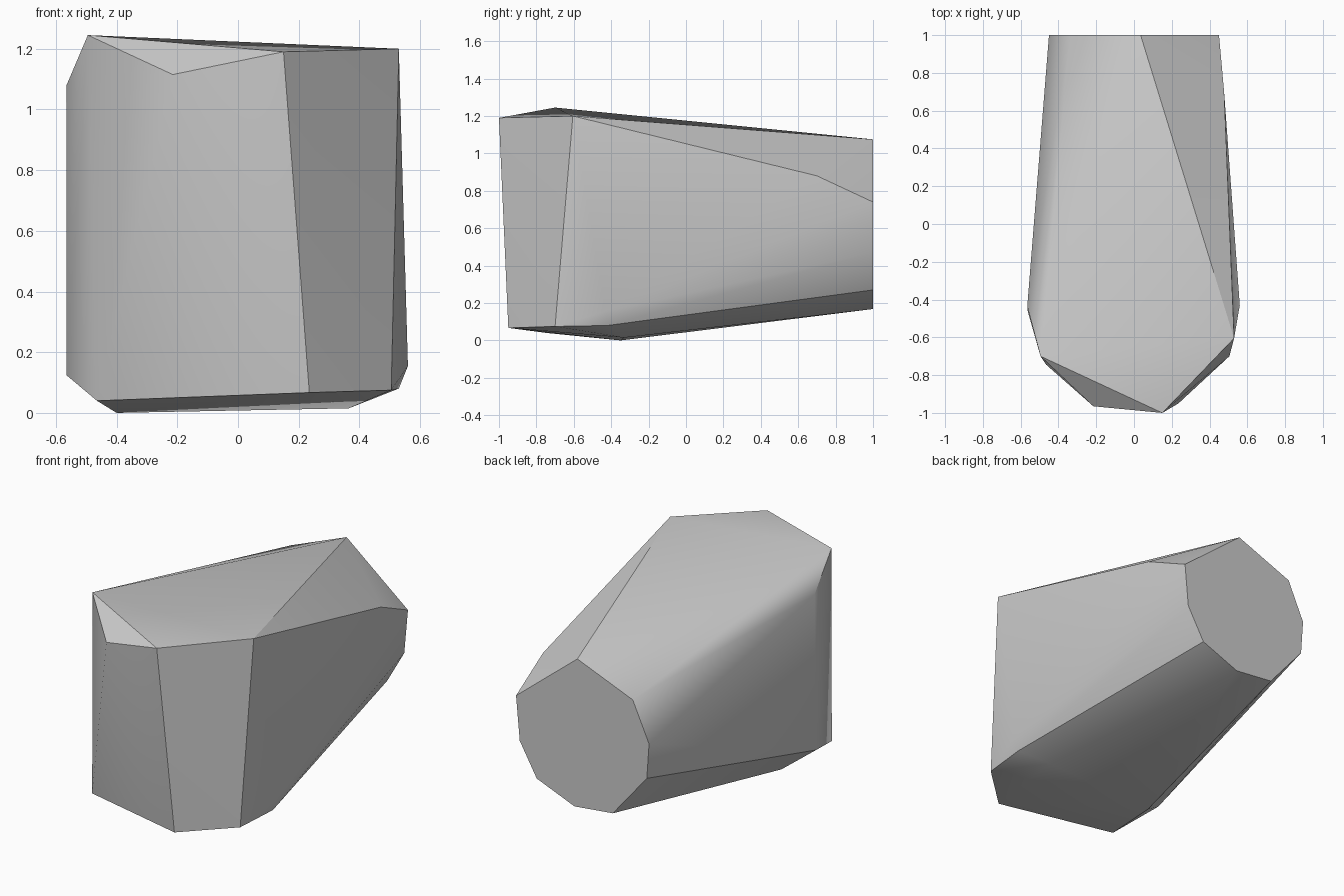
import bpy
import bmesh
import math

default_cube = bpy.data.objects.get("Cube")
if default_cube:
    bpy.data.objects.remove(default_cube, do_unlink=True)


def flat_material(name, colour):
    material = bpy.data.materials.new(name)
    material.use_nodes = True
    material.diffuse_color = colour
    shader = material.node_tree.nodes["Principled BSDF"]
    shader.inputs["Base Color"].default_value = colour
    return material


def convex_object(name, corners, material):
    """Wrap a faceted solid around its corner points."""
    bm = bmesh.new()
    for corner in corners:
        bm.verts.new(corner)
    bmesh.ops.convex_hull(bm, input=bm.verts[:])
    # Merge the coplanar triangles of the flat end
    bmesh.ops.dissolve_limit(bm, angle_limit=math.radians(0.5),
                             verts=bm.verts[:], edges=bm.edges[:])
    bmesh.ops.recalc_face_normals(bm, faces=bm.faces[:])
    mesh = bpy.data.meshes.new(name)
    bm.to_mesh(mesh)
    bm.free()
    mesh.materials.append(material)
    obj = bpy.data.objects.new(name, mesh)
    bpy.context.collection.objects.link(obj)
    return obj


# Flat nine-sided back end, as x and z
back_outline = [(.45, .74), (.035, 1.075), (-.34, .925), (-.45, .685), (-.435, .47),
                (-.205, .195), (.055, .168), (.31, .27), (.425, .47)]
back_end = [(x, 1, z) for x, z in back_outline]

# Upper rim of the broad front
upper_rim = [(-.495, -.7, 1.245), (-.215, -.965, 1.115), (.15, -1, 1.19),
             (.53, -.605, 1.2), (-.565, -.435, 1.08), (.477, .7, .88)]

# Lower rim of the broad front
lower_rim = [(.235, -.95, .067), (-.465, -.745, .04), (-.565, -.453, .124),
             (.505, -.7, .075), (.53, -.42, .08), (.56, -.43, .155)]

# Lowest edge of the underside
keel = [(-.4, -.35, 0), (.365, -.33, .015)]

stone_grey = flat_material("stone grey", (.6, .6, .6, 1))
block = convex_object("tapered_block", back_end + upper_rim + lower_rim + keel, stone_grey)

# Blend shallow facets and keep the strong creases
bpy.ops.object.select_all(action="DESELECT")
block.select_set(True)
bpy.context.view_layer.objects.active = block
bpy.ops.object.shade_smooth_by_angle(angle=math.radians(30))
